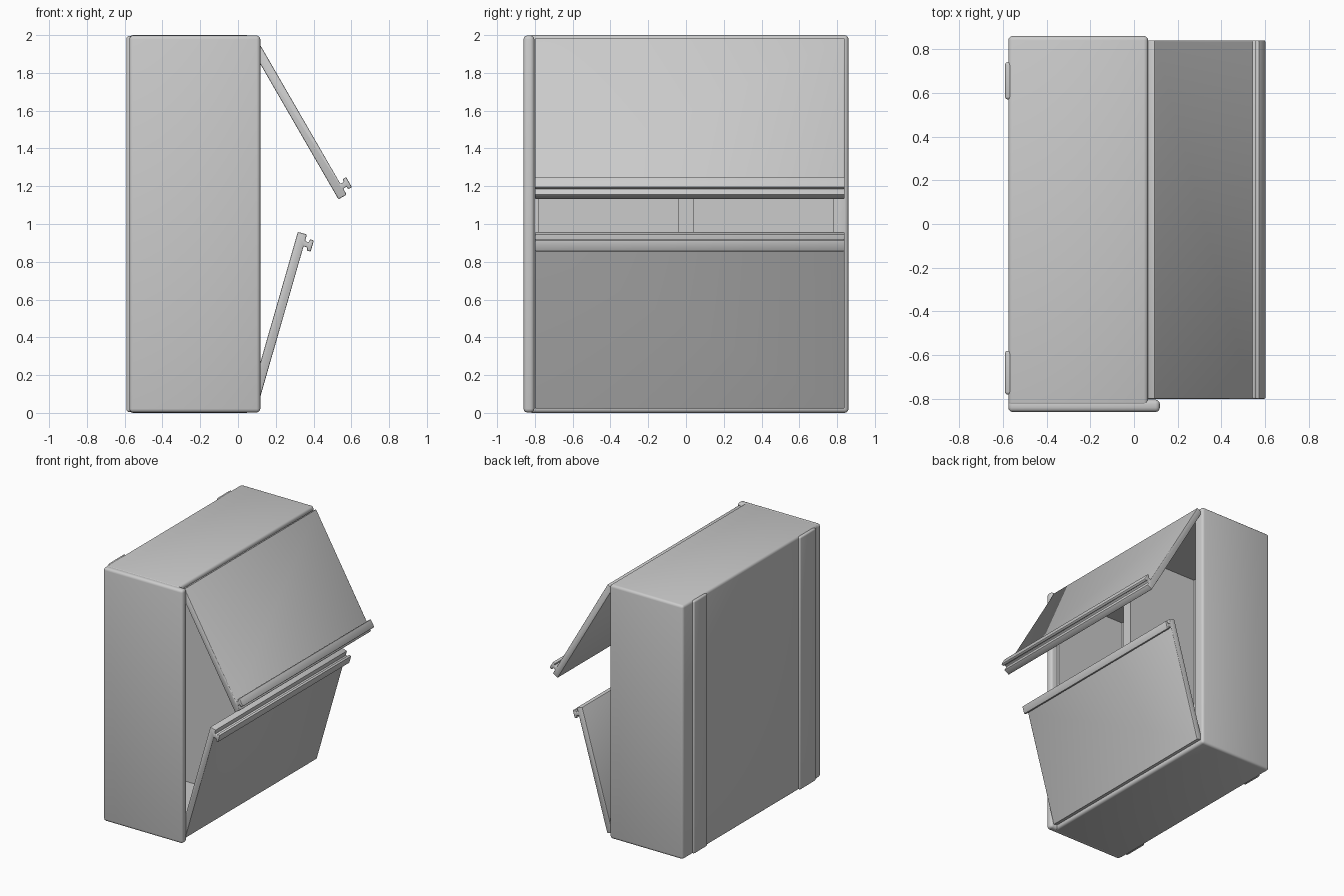
import bpy, bmesh, math
from mathutils import Vector

if "Cube" in bpy.data.objects:
    bpy.data.objects.remove(bpy.data.objects["Cube"])


def finish(name, bm, bevel, segments=3):
    bmesh.ops.recalc_face_normals(bm, faces=bm.faces[:])
    if bevel:
        bmesh.ops.bevel(bm, geom=bm.edges[:], offset=bevel, segments=segments,
                        profile=0.5, affect='EDGES', clamp_overlap=True)
    mesh = bpy.data.meshes.new(name)
    bm.to_mesh(mesh)
    bm.free()
    ob = bpy.data.objects.new(name, mesh)
    bpy.context.collection.objects.link(ob)
    return ob


def box(name, x, y, z, bevel=0.0):
    bm = bmesh.new()
    bmesh.ops.create_cube(bm, size=1)
    for v in bm.verts:
        v.co = Vector([a[0] + (a[1] - a[0]) * (c + 0.5)
                       for a, c in zip((x, y, z), v.co)])
    return finish(name, bm, bevel)


def extrude_y(name, pts, y0, y1, bevel):
    bm = bmesh.new()
    face = bm.faces.new([bm.verts.new((x, y0, z)) for x, z in pts])
    new = bmesh.ops.extrude_face_region(bm, geom=[face])["geom"]
    for v in new:
        if isinstance(v, bmesh.types.BMVert):
            v.co.y = y1
    return finish(name, bm, bevel, 2)


def smooth(ob):
    bpy.ops.object.select_all(action='DESELECT')
    ob.select_set(True)
    bpy.context.view_layer.objects.active = ob
    bpy.ops.object.shade_smooth_by_angle(angle=math.radians(35))


# Cabinet shell: rounded box hollowed into two bays around a central divider
cabinet = box("cabinet_shell", (-0.575, 0.065), (-0.835, 0.86), (0.0, 2.0), 0.02)
for i, span in enumerate(((-0.78, -0.04), (0.04, 0.78))):
    cutter = box("bay_cutter", (-0.54, 0.3), span, (0.04, 1.96))
    mod = cabinet.modifiers.new("bay", 'BOOLEAN')
    mod.operation = 'DIFFERENCE'
    mod.solver = 'EXACT'
    mod.object = cutter
    bpy.context.view_layer.objects.active = cabinet
    bpy.ops.object.modifier_apply(modifier=mod.name)
    bpy.data.objects.remove(cutter)
smooth(cabinet)

# Front side panel, projecting past the shell as a lip beside the doors
smooth(box("side_panel", (-0.575, 0.118), (-0.86, -0.803), (0.002, 1.998), 0.02))

# Two shallow upright rails on the back
for label, span in (("left", (0.57, 0.74)), ("right", (-0.78, -0.58))):
    smooth(box("back_rail_" + label, (-0.59, -0.56), span, (0.005, 1.995), 0.012))

# Door section: flat panel with a T-shaped handle rail along its free edge
L, T = 0.96, 0.05
section = [(0, 0), (0, -T), (L, -T), (L, 0), (L - 0.037, 0), (L - 0.037, 0.022),
           (L - 0.02, 0.022), (L - 0.02, 0.044), (L - 0.082, 0.044),
           (L - 0.082, 0.022), (L - 0.065, 0.022), (L - 0.065, 0)]

# Hinged doors: position of the hinge edge, direction and outward normal
doors = (("upper_door", (0.095, 1.987), (0.5, -0.866), (0.866, 0.5)),
         ("lower_door", (0.10, 0.022), (0.276, 0.961), (0.961, -0.276)))
for name, hinge, along, out in doors:
    pts = [(hinge[0] + s * along[0] + t * out[0],
            hinge[1] + s * along[1] + t * out[1]) for s, t in section]
    smooth(extrude_y(name, pts, -0.80, 0.84, 0.006))
